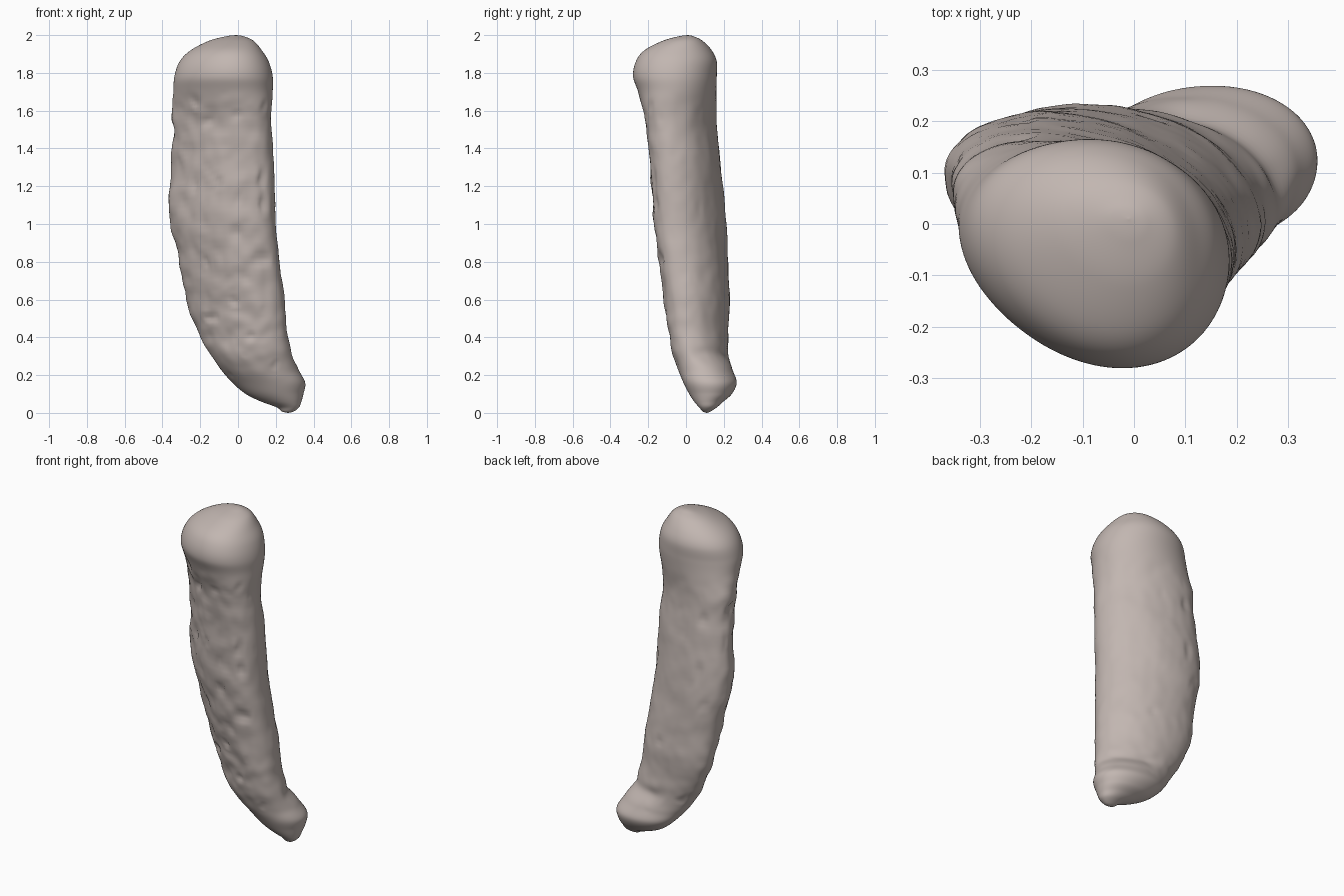
import bpy, bmesh, math
from mathutils import Vector, noise

cube = bpy.data.objects.get("Cube")
if cube:
    bpy.data.objects.remove(cube, do_unlink=True)

# Level sections from the tip to the crown: height, x min, x max, y min, y max
SECTIONS = [
    (0, .265, .265, .11, .11),
    (.007, .235, .295, .09, .13),
    (.03, .205, .325, .07, .165),
    (.06, .125, .338, .045, .2),
    (.1, .045, .35, .02, .245),
    (.16, -.025, .36, -.01, .272),
    (.23, -.085, .325, -.04, .25),
    (.32, -.145, .29, -.07, .23),
    (.45, -.215, .265, -.09, .23),
    (.6, -.265, .255, -.11, .237),
    (.8, -.3, .228, -.14, .228),
    (1.05, -.355, .205, -.17, .215),
    (1.3, -.345, .2, -.185, .19),
    (1.52, -.34, .183, -.205, .168),
    (1.69, -.335, .19, -.245, .166),
    (1.78, -.33, .19, -.274, .168),
    (1.86, -.303, .168, -.26, .168),
    (1.92, -.245, .13, -.215, .14),
    (1.97, -.15, .085, -.12, .09),
    (1.994, -.06, .03, -.035, .04),
    (2, -.01, -.01, .01, .01),
]
AROUND = 112
STEPS = 9
DIAGONAL = Vector((.707, .707, 0))


def spline(rows, steps):
    """Smooth curve through all the section rows."""
    result = []
    last = len(rows) - 1
    for i in range(last):
        a, b = rows[max(i - 1, 0)], rows[i]
        c, d = rows[i + 1], rows[min(i + 2, last)]
        for s in range(steps):
            t = s / steps
            result.append([
                q + t * (r - p + t * (2 * p - 5 * q + 4 * r - w + t * (3 * (q - r) + w - p))) / 2
                for p, q, r, w in zip(a, b, c, d)])
    result.append(list(rows[last]))
    return result


def ramp(value, low, high):
    t = min(max((value - low) / (high - low), 0), 1)
    return t * t * (3 - 2 * t)


def surface_point(row, angle):
    """Slanted oval section, flatter on the front left, with a lumpy skin."""
    z, x_min, x_max, y_min, y_max = row
    body = ramp(z, .2, .45) * (1 - ramp(z, 1.5, 1.8))
    slant = .07 + .14 * body
    lobe = 1 + .03 * math.cos(3 * (angle - math.pi / 4))
    point = Vector(((x_min + x_max) / 2 + math.cos(angle + slant) * lobe * (x_max - x_min) / 2,
                    (y_min + y_max) / 2 + math.sin(angle - slant) * lobe * (y_max - y_min) / 2, z))
    out = Vector((math.cos(angle), math.sin(angle), 0))
    facing = out.dot(DIAGONAL)
    # Rougher on the front left, calmer on the back right
    rough = ramp(z, .12, .4) * (1 - ramp(z, 1.58, 1.72))
    rough *= .4 + .6 * ramp(-facing, -.2, .6)
    lumps = .011 * noise.noise(point * 8) + .006 * noise.noise(point * 17)
    pits = .05 * max(0, noise.noise(point * 11 + Vector((5, 2, 8))) - .38)
    # Crease between the body and the stub
    crease = .018 * math.exp(-((z - .31) / .04) ** 2) * ramp(facing, .4, .9)
    return point + out * (rough * (lumps - pits) - crease)


# Skin material
skin = bpy.data.materials.new("warm_grey_skin")
skin.use_nodes = True
colour = (.54, .47, .44, 1)
skin.diffuse_color = colour
skin.node_tree.nodes["Principled BSDF"].inputs["Base Color"].default_value = colour

# Loft the rings and close both ends with a single point
rows = spline(SECTIONS, STEPS)
bm = bmesh.new()
rings = [[bm.verts.new(surface_point(row, math.tau * k / AROUND)) for k in range(AROUND)]
         for row in rows[1:-1]]
tip = bm.verts.new((rows[0][1], rows[0][3], rows[0][0]))
crown = bm.verts.new((rows[-1][1], rows[-1][3], rows[-1][0]))
for k in range(AROUND):
    n = (k + 1) % AROUND
    for low, high in zip(rings, rings[1:]):
        bm.faces.new((low[k], low[n], high[n], high[k]))
    bm.faces.new((tip, rings[0][n], rings[0][k]))
    bm.faces.new((crown, rings[-1][k], rings[-1][n]))
bmesh.ops.recalc_face_normals(bm, faces=bm.faces)
for face in bm.faces:
    face.smooth = True

mesh = bpy.data.meshes.new("curved_body")
bm.to_mesh(mesh)
bm.free()
mesh.materials.append(skin)
body_object = bpy.data.objects.new("curved_body", mesh)
bpy.context.collection.objects.link(body_object)
